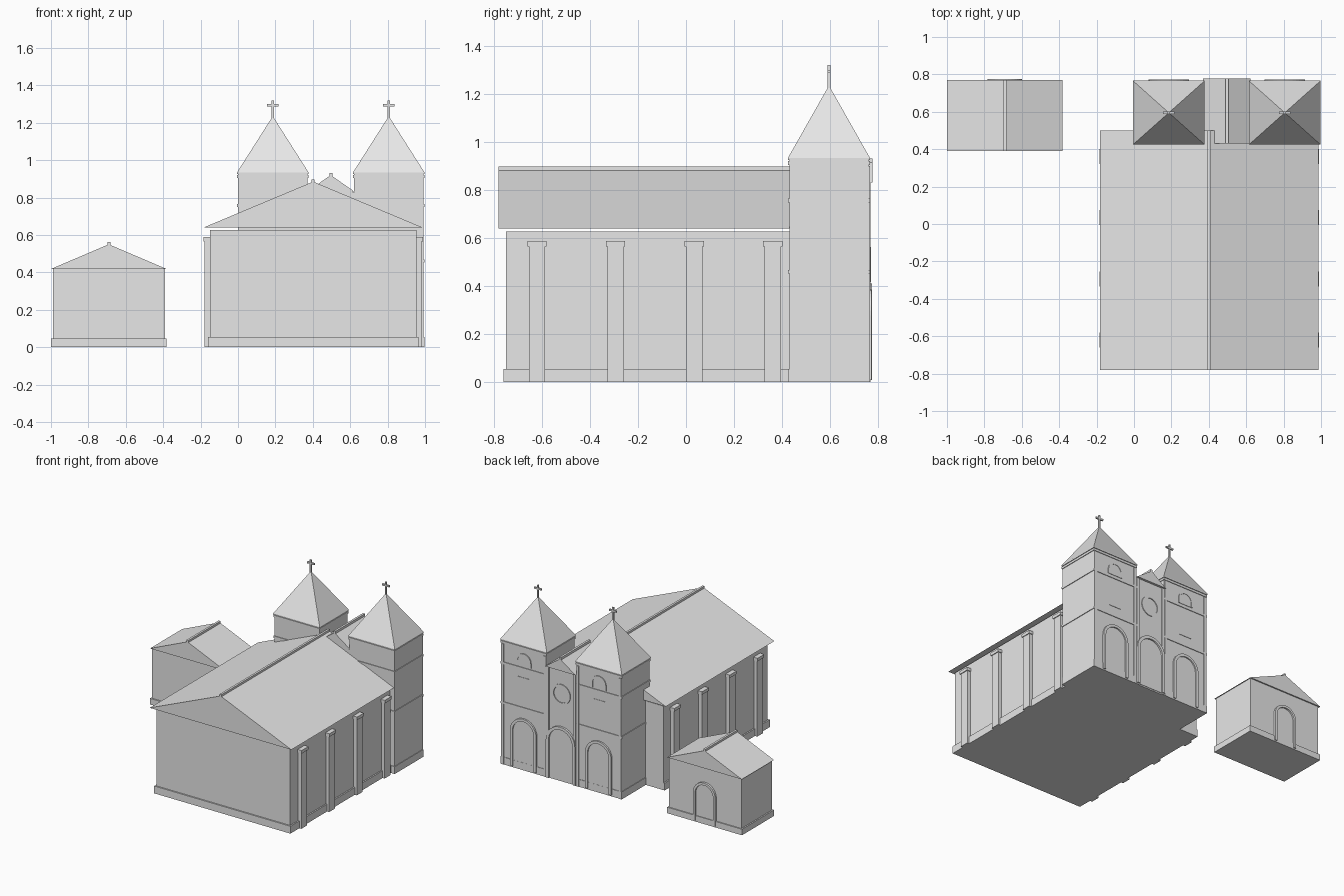
import bpy, bmesh, math

cube = bpy.data.objects.get("Cube")
if cube:
    bpy.data.objects.remove(cube, do_unlink=True)

stone = bpy.data.materials.new("pale_stone")
stone.use_nodes = True
grey = (0.8, 0.8, 0.8, 1)
stone.diffuse_color = grey
stone.node_tree.nodes["Principled BSDF"].inputs["Base Color"].default_value = grey


def finish(name, bm):
    bmesh.ops.recalc_face_normals(bm, faces=bm.faces)
    mesh = bpy.data.meshes.new(name)
    bm.to_mesh(mesh)
    bm.free()
    mesh.materials.append(stone)
    obj = bpy.data.objects.new(name, mesh)
    bpy.context.collection.objects.link(obj)
    return obj


def box(name, x0, x1, y0, y1, z0, z1):
    return prism(name, [(x0, z0), (x1, z0), (x1, z1), (x0, z1)], y0, y1)


def prism(name, outline, y0, y1):
    """Extrude an x-z outline from y0 to y1."""
    bm = bmesh.new()
    face = bm.faces.new([bm.verts.new((x, y0, z)) for x, z in outline])
    ext = bmesh.ops.extrude_face_region(bm, geom=[face])
    verts = [v for v in ext["geom"] if isinstance(v, bmesh.types.BMVert)]
    bmesh.ops.translate(bm, verts=verts, vec=(0, y1 - y0, 0))
    return finish(name, bm)


def gable(name, x0, x1, y0, y1, eave, peak):
    mid = (x0 + x1) / 2
    prism(name + "_roof", [(x0, eave), (x1, eave), (mid, peak)], y0, y1)
    box(name + "_ridge", mid - 0.008, mid + 0.008, y0, y1, peak - 0.015, peak + 0.012)


def arch(cx, radius, z0, top, steps=16):
    """Outline of a round-headed opening."""
    spring = top - radius
    arc = [(cx + radius * math.cos(math.pi * i / steps),
            spring + radius * math.sin(math.pi * i / steps)) for i in range(steps + 1)]
    return [(cx + radius, z0)] + arc + [(cx - radius, z0)]


def ring(name, outer, inner, y0, y1, closed=False):
    """Moulding between two matching outlines."""
    bm = bmesh.new()
    loops = [[bm.verts.new((x, y, z)) for x, z in line]
             for line, y in ((outer, y0), (outer, y1), (inner, y1), (inner, y0))]
    n = len(outer)
    for i in range(n if closed else n - 1):
        j = (i + 1) % n
        for k in range(4):
            a, b = loops[k], loops[(k + 1) % 4]
            bm.faces.new((a[i], a[j], b[j], b[i]))
    if not closed:
        for i in (0, n - 1):
            bm.faces.new([loop[i] for loop in loops])
    return finish(name, bm)


def arched_opening(name, cx, radius, z0, top, wall, trim=0.02, depth=0.012):
    inner = arch(cx, radius - trim, z0, top - trim)
    ring(name + "_frame", arch(cx, radius, z0, top), inner, wall - 0.005, wall + depth)
    prism(name + "_panel", inner, wall - 0.005, wall + 0.003)


# Nave with plinth and gable roof
MID = 0.402
box("nave_walls", -0.15, 0.955, -0.75, 0.48, 0, 0.627)
box("nave_plinth", -0.16, 0.965, -0.76, 0.48, 0, 0.055)
gable("nave", -0.183, 0.987, -0.78, 0.5, 0.64, 0.885)

# Side buttresses with caps
for side in (-1, 1):
    for i in range(4):
        y = -0.62 + i * 0.327
        edge = MID + side * 0.55
        for part, reach, half, z0, z1 in (("shaft", 0.58, 0.034, 0, 0.57),
                                          ("cap", 0.586, 0.04, 0.565, 0.588)):
            a, b = sorted((edge, MID + side * reach))
            box("buttress_" + part, a, b, y - half, y + half, z0, z1)

# Twin towers
BACK, FACADE = 0.43, 0.76
YC = (BACK + FACADE) / 2
for side in ("right", "left"):
    x0 = 0.0 if side == "right" else 0.62
    x1 = x0 + 0.372
    cx = (x0 + x1) / 2
    name = side + "_tower"
    box(name, x0, x1, BACK, FACADE, 0, 0.925)
    box(name + "_plinth", x0 - 0.004, x1 + 0.004, BACK - 0.004, FACADE + 0.004, 0, 0.055)
    for z in (0.46, 0.757, 0.913):
        box(name + "_band", x0 - 0.005, x1 + 0.005, BACK - 0.005, FACADE + 0.005,
            z - 0.008, z + 0.008)
    # Pyramid spire
    bm = bmesh.new()
    ends = ((x0 - 0.006, BACK - 0.006), (x1 + 0.006, BACK - 0.006),
            (x1 + 0.006, FACADE + 0.006), (x0 - 0.006, FACADE + 0.006))
    low = [bm.verts.new((x, y, 0.925)) for x, y in ends]
    rim = [bm.verts.new((x, y, 0.933)) for x, y in ends]
    tip = bm.verts.new((cx, YC, 1.235))
    bm.faces.new(low)
    for i in range(4):
        j = (i + 1) % 4
        bm.faces.new((low[i], low[j], rim[j], rim[i]))
        bm.faces.new((rim[i], rim[j], tip))
    finish(name + "_spire", bm)
    # Cross on the spire
    box(name + "_cross_post", cx - 0.006, cx + 0.006, YC - 0.006, YC + 0.006, 1.22, 1.32)
    box(name + "_cross_arm", cx - 0.03, cx + 0.03, YC - 0.006, YC + 0.006, 1.288, 1.3)
    # Facade strips, door and windows
    for x in (x0 + 0.012, x1 - 0.012):
        box(name + "_strip", x - 0.01, x + 0.01, FACADE - 0.005, FACADE + 0.006, 0, 0.9)
    arched_opening(name + "_door", cx, 0.108, 0.01, 0.385, FACADE)
    box(name + "_window", cx - 0.05, cx + 0.05, FACADE - 0.005, FACADE + 0.003, 0.53, 0.69)
    arched_opening(name + "_belfry_window", cx, 0.06, 0.775, 0.87, FACADE, 0.01, 0.006)

# Central bay between the towers
CX = 0.496
prism("central_bay", [(0.37, 0), (0.622, 0), (0.622, 0.825), (CX, 0.905), (0.37, 0.825)],
      BACK, FACADE)
gable("central_bay", 0.37, 0.622, BACK, 0.777, 0.832, 0.92)
for x in (0.385, 0.607):
    box("central_strip", x - 0.01, x + 0.01, FACADE - 0.005, FACADE + 0.008, 0, 0.83)
arched_opening("main_door", CX, 0.12, 0.01, 0.41, FACADE, 0.022, 0.015)
circles = [[(CX + r * math.cos(math.tau * i / 24), 0.65 + r * math.sin(math.tau * i / 24))
            for i in range(24)] for r in (0.075, 0.062)]
ring("round_window_frame", *circles, FACADE - 0.005, FACADE + 0.006, closed=True)

# Small separate chapel
box("chapel_walls", -0.99, -0.39, 0.4, 0.76, 0, 0.42)
box("chapel_plinth", -1.0, -0.382, 0.39, 0.768, 0, 0.045)
gable("chapel", -1.0, -0.382, 0.39, 0.77, 0.418, 0.55)
arched_opening("chapel_door", -0.691, 0.092, 0.01, 0.31, 0.76, 0.018, 0.015)
